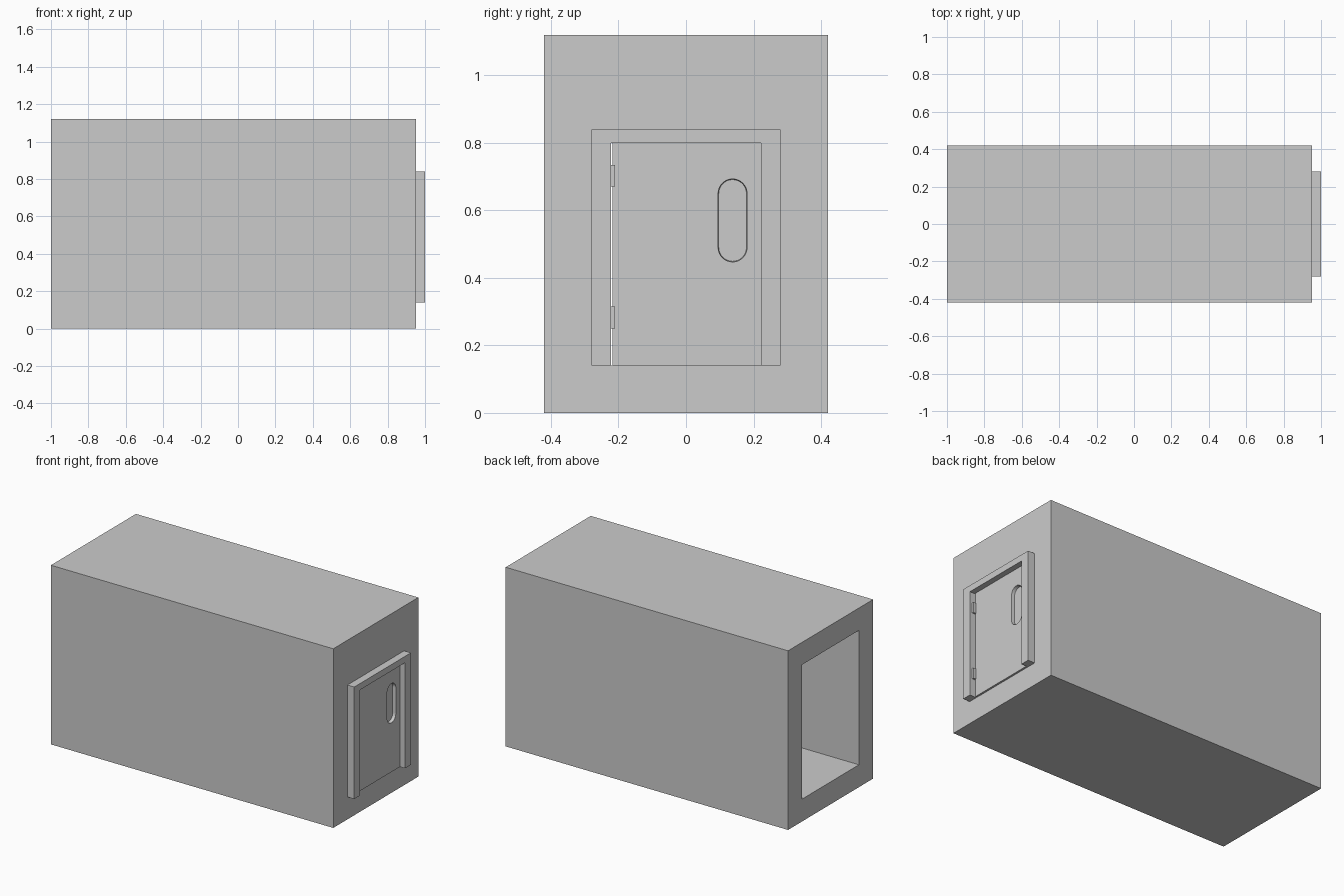
import bpy, bmesh, math

if "Cube" in bpy.data.objects:
    bpy.data.objects.remove(bpy.data.objects["Cube"])


def make_object(name, bm):
    bmesh.ops.recalc_face_normals(bm, faces=bm.faces)
    mesh = bpy.data.meshes.new(name)
    bm.to_mesh(mesh)
    bm.free()
    obj = bpy.data.objects.new(name, mesh)
    bpy.context.collection.objects.link(obj)
    return obj


def loft(name, rings):
    """Join (x, [(y, z), ...]) rings into a capped solid along x."""
    bm = bmesh.new()
    vs = [[bm.verts.new((x, y, z)) for y, z in pts] for x, pts in rings]
    for a, b in zip(vs, vs[1:]):
        for i in range(len(a)):
            j = (i + 1) % len(a)
            bm.faces.new((a[i], a[j], b[j], b[i]))
    bm.faces.new(vs[0])
    bm.faces.new(vs[-1])
    return make_object(name, bm)


def box(name, x0, x1, y0, y1, z0, z1):
    pts = [(y0, z0), (y1, z0), (y1, z1), (y0, z1)]
    return loft(name, [(x0, pts), (x1, pts)])


def cut(obj, cutter):
    mod = obj.modifiers.new(cutter.name, 'BOOLEAN')
    mod.operation = 'DIFFERENCE'
    mod.solver = 'EXACT'
    mod.object = cutter
    cutter.hide_render = True
    cutter.hide_set(True)


def stadium(cy, cz, r, half, n=16):
    """Upright slot outline: two half circles joined by straight sides."""
    pts = []
    for sign, start in ((1, 0), (-1, math.pi)):
        for i in range(n + 1):
            a = start + math.pi * i / n
            pts.append((cy + r * math.cos(a), cz + sign * half + r * math.sin(a)))
    return pts


WALL = 0.953     # outer face of the end wall
DOOR = 0.965     # outer face of the door

# Corridor shell, open at the left end, with a doorway in the right end wall
shell = box("corridor_shell", -1.0, WALL, -0.42, 0.42, 0.0, 1.12)
cut(shell, box("corridor_cutter", -1.2, 0.813, -0.28, 0.28, 0.14, 0.98))
cut(shell, box("doorway_cutter", 0.7, 1.1, -0.222, 0.222, 0.14, 0.80))

# Raised surround on three sides of the doorway
surround = [(-0.28, 0.14), (-0.222, 0.14), (-0.222, 0.80), (0.222, 0.80),
            (0.222, 0.14), (0.28, 0.14), (0.28, 0.84), (-0.28, 0.84)]
loft("door_frame", [(WALL, surround), (1.0, surround)])

# Door panel with a narrow gap on the hinge side and a recessed grip
door = box("door", 0.92, DOOR, -0.217, 0.222, 0.14, 0.80)
grip = loft("grip_cutter", [(DOOR - 0.02, stadium(0.138, 0.57, 0.041, 0.08)),
                            (DOOR + 0.01, stadium(0.138, 0.57, 0.044, 0.08))])
cut(door, grip)

# Hinges
for label, z in (("lower", 0.2825), ("upper", 0.7025)):
    box(label + "_hinge", 0.95, 0.983, -0.224, -0.211, z - 0.0325, z + 0.0325)
